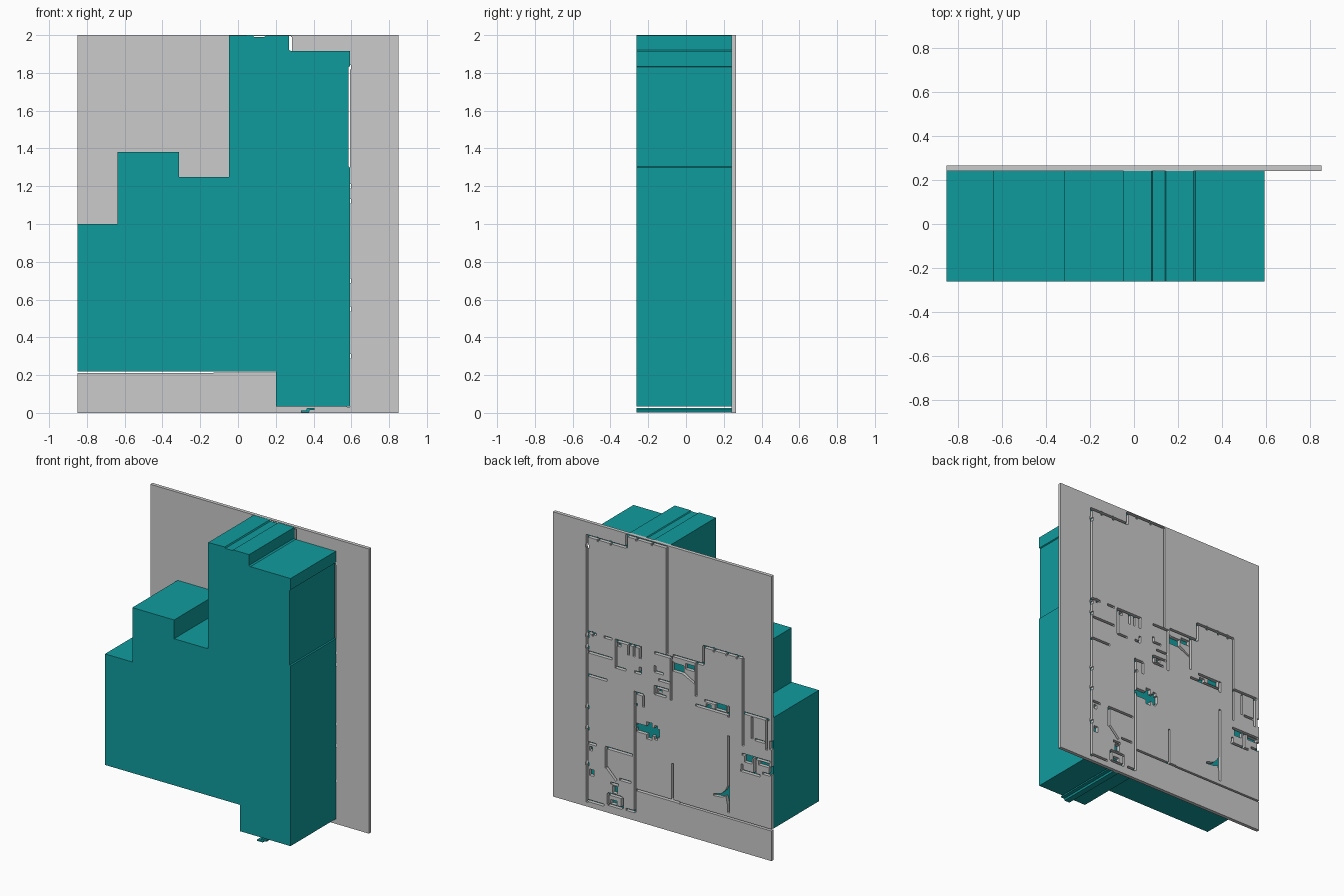
import bpy, bmesh
from mathutils import Vector

PLATE_BACK, PLATE_FRONT, BLOCK_FRONT = 0.265, 0.24, -0.262


def finish(name, bm, mat=None):
    bmesh.ops.recalc_face_normals(bm, faces=bm.faces)
    me = bpy.data.meshes.new(name)
    bm.to_mesh(me)
    bm.free()
    ob = bpy.data.objects.new(name, me)
    bpy.context.collection.objects.link(ob)
    if mat:
        me.materials.append(mat)
    return ob


def prism(bm, pts, y0, y1):
    """Extrude an (x, z) outline from y0 to y1."""
    face = bm.faces.new([bm.verts.new((x, y0, z)) for x, z in pts])
    geo = bmesh.ops.extrude_face_region(bm, geom=[face])["geom"]
    bmesh.ops.translate(bm, vec=(0, y1 - y0, 0),
                        verts=[v for v in geo if isinstance(v, bmesh.types.BMVert)])


def rect(x0, z0, x1, z1):
    return [(x0, z0), (x1, z0), (x1, z1), (x0, z1)]


teal = bpy.data.materials.new("teal")
teal.diffuse_color = (0.005, 0.33, 0.34, 1)

# Solid house outline, extruded forward from the plate
bm = bmesh.new()
prism(bm, [(-.85, .22), (.2, .22), (.2, .035), (.592, .035), (.592, 1.3),
           (.585, 1.305), (.585, 1.83), (.592, 1.835), (.592, 1.915),
           (.28, 1.915), (.27, 1.922), (.27, 1.997), (.145, 1.997),
           (.14, 1.991), (.085, 1.991), (.08, 2.0), (-.048, 1.997), (-.048, 1.25),
           (-.313, 1.25), (-.313, 1.382), (-.638, 1.382), (-.638, 1.0),
           (-.85, 1.0)], BLOCK_FRONT, PLATE_FRONT)
finish("house_block", bm, teal)

# Small doorstep sliver below the block
bm = bmesh.new()
prism(bm, [(.333, .003), (.375, .003), (.38, .015), (.405, .016), (.405, .026),
           (.365, .026), (.36, .013), (.333, .013)], BLOCK_FRONT, PLATE_FRONT)
finish("doorstep", bm, teal)

# Backing plate
bm = bmesh.new()
prism(bm, rect(-.85, 0, .85, 2), PLATE_FRONT, PLATE_BACK)
plate = finish("plan_plate", bm)

# Wall slots: horizontal (z, x0, x1) and vertical (x, z0, z1)
horizontal = [
    (1.903, .28, .59), (1.987, -.04, .28),                       # top walls
    (1.228, .51, .58), (1.228, .39, .45), (1.228, .16, .365),
    (1.222, -.08, .06), (1.24, -.32, -.085), (1.368, -.63, -.32),
    (1.09, .39, .575), (.928, .43, .58), (1.04, .28, .365),      # bedrooms
    (1.046, .165, .215), (.9, .145, .22), (.82, .19, .22),
    (1.09, -.01, .06), (1.04, -.06, .03), (.985, -.05, .055), (.935, -.03, .055),
    (.94, -.52, -.26), (.99, -.5, -.33),
    (.985, -.83, -.62), (.82, -.8, -.72), (.69, -.84, -.62),     # side rooms
    (.575, -.76, -.61), (.6, -.84, -.78),
    (.452, .51, .575), (.455, .23, .44), (.26, .24, .33), (.215, .34, .4),
    (.135, .31, .42), (.06, .31, .42), (.045, .45, .59), (.062, .215, .28),
]
vertical = [
    (.585, .03, 1.91), (.277, 1.9, 1.99), (-.037, 1.235, 1.99),
    (.21, .06, .91), (-.32, 1.24, 1.37), (-.627, .75, 1.37),
    (.36, 1.04, 1.23), (.17, 1.15, 1.23), (.17, 1.045, 1.09),
    (.145, .815, .9), (.055, 1.09, 1.13), (.055, .93, .99),
    (-.07, .92, 1.225), (-.262, 1.0, 1.24), (-.515, .92, 1.0),
    (-.08, .22, .48), (-.515, .25, .79), (-.7, .82, .97),
    (-.81, .77, .98), (-.72, .57, .69), (.435, .31, .455),
    (.42, .06, .135), (.31, .06, .135), (-.62, .57, .62),
    (.26, 1.15, 1.22), (.22, 1.15, 1.22),
]
W = .008
slots = [rect(a, z - W, b, z + W) for z, a, b in horizontal]
slots += [rect(x - W, a, x + W, b) for x, a, b in vertical]

# Wider fixture openings showing the block behind
slots += [
    rect(-.17, 1.13, -.08, 1.19), rect(-.25, 1.17, -.18, 1.21),
    rect(-.5, .95, -.41, .985), rect(-.38, .945, -.34, .97),
    rect(.02, .63, .2, .69), rect(.08, .6, .12, .72), rect(.035, .61, .06, .71),
    rect(-.7, .64, -.64, .685), rect(-.83, .65, -.75, .68),
    rect(-.86, .78, -.835, .84), rect(-.86, .6, -.83, .66),
    rect(.53, .225, .565, .27), rect(.54, .4, .565, .43),
    rect(.35, .07, .4, .1), rect(.345, .15, .385, .2), rect(.2, .655, .22, .675),
    rect(.32, 1.19, .35, 1.215), rect(.0, .95, .035, .975),
]
# Doors drawn at an angle, and the long front slit
slots += [
    [(.435, .31), (.36, .235), (.35, .25), (.425, .325)],
    [(-.08, 1.2), (-.25, 1.1), (-.25, 1.085), (-.08, 1.17)],
    [(-.515, .27), (-.515, .45), (-.49, .40), (-.46, .37), (-.40, .355),
     (-.40, .34), (-.46, .345), (-.495, .36)],
    rect(-.86, .211, -.13, .223), rect(-.14, .213, .2, .227),
]
# Small ticks for window jambs along the outer walls
for x, z in [(.5, 1.903), (.4, 1.903), (.2, 1.987), (.08, 1.987),
             (-.4, 1.368), (-.5, 1.368), (-.58, 1.368), (.54, 1.228)]:
    slots.append(rect(x - .006, z - .02, x + .006, z + .012))
for z in (.3, .55, .7, 1.12, 1.2, 1.83):
    slots.append(rect(.568, z - .012, .597, z + .012))

bm = bmesh.new()
for i, s in enumerate(slots):
    prism(bm, s, .2 - i * .0003, .3 + i * .0003)   # staggered caps avoid overlap
cutter = finish("slot_cutter", bm)
cutter.hide_render = True

mod = plate.modifiers.new("slots", "BOOLEAN")
mod.operation = "DIFFERENCE"
mod.solver = "EXACT"
mod.use_self = True
mod.object = cutter
bpy.context.view_layer.objects.active = plate
bpy.ops.object.modifier_apply(modifier=mod.name)
bpy.data.objects.remove(cutter)
